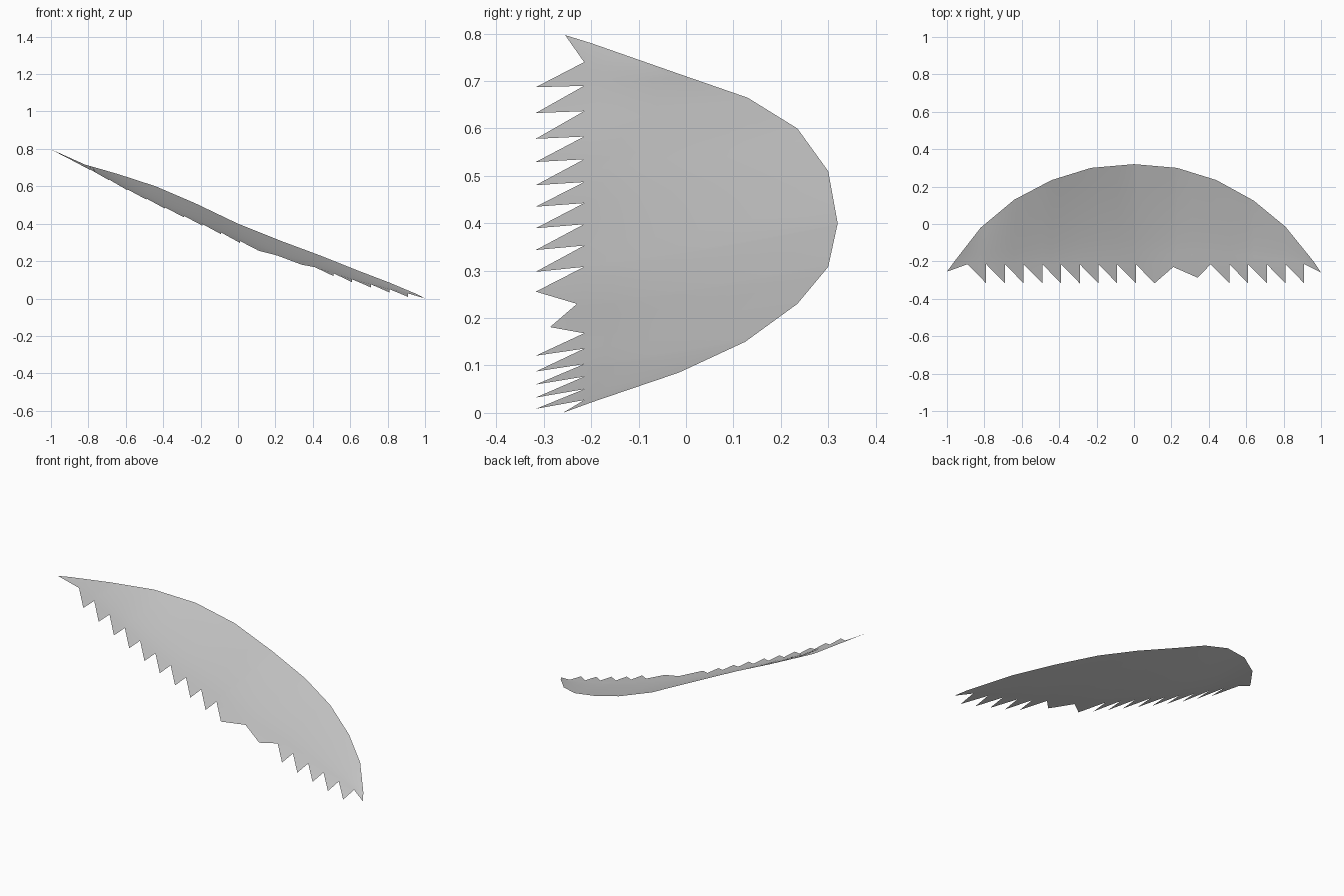
import bpy, bmesh

cube = bpy.data.objects.get("Cube")
if cube:
    bpy.data.objects.remove(cube, do_unlink=True)

# Edges of the blade as (x, y, z) points, from the high end to the low end
SPINE = [(-1, -.255, .797), (-.96, -.2, .78), (-.82, -.02, .717), (-.64, .13, .665),
         (-.44, .235, .6), (-.23, .3, .51), (0, .32, .4), (.23, .3, .308),
         (.44, .235, .23), (.64, .125, .15), (.81, -.015, .085), (.96, -.2, .022), (1, -.26, 0)]
ROOT = [(-1, -.255, .797), (-.89, -.215, .74), (-.79, -.215, .69), (-.59, -.215, .583),
        (-.39, -.215, .487), (-.19, -.215, .398), (.01, -.215, .308), (.11, -.215, .267),
        (.21, -.23, .23), (.41, -.215, .168), (.61, -.215, .103), (.81, -.215, .05),
        (.91, -.215, .027), (1, -.26, 0)]
ROWS = 8


def along(path, x):
    for a, b in zip(path, path[1:]):
        if x <= b[0] + 1e-6:
            f = (x - a[0]) / (b[0] - a[0])
            return [a[k] + f * (b[k] - a[k]) for k in (1, 2)]


# Teeth as (start x, tip x, tip y, end x)
steps = [round(-.89 + .1 * i, 2) for i in range(19)]
teeth = [(x, x + .1, -.317, x + .1) for x in steps[:9] + steps[13:18]]
teeth += [(.01, .11, -.317, .11), (.11, .11, -.317, .21), (.21, .34, -.287, .41)]
# the saw step ending beside the notch is listed once only
teeth = list({(round(a, 2), round(b, 2)): (a, b, y, c) for a, b, y, c in teeth}.values())

bm = bmesh.new()

# Body: a sheet dished upward between the toothed edge and the spine
xs = sorted({round(p[0], 2) for p in SPINE + ROOT} | set(steps))
grid = []
for x in xs:
    (y0, z0), (y1, z1) = along(ROOT, x), along(SPINE, x)
    grid.append([bm.verts.new((x, y0 + (y1 - y0) * t, z0 + (z1 - z0) * t ** 1.25))
                 for t in (j / ROWS for j in range(ROWS + 1))])
for a, b in zip(grid, grid[1:]):
    for j in range(ROWS):
        bm.faces.new((a[j], b[j], b[j + 1], a[j + 1]))

# Saw teeth hanging from the front edge
for start, tip_x, tip_y, end in teeth:
    y, z = along(ROOT, tip_x)
    tip = bm.verts.new((tip_x, tip_y, z - (y - tip_y) * (.1 + .09 * tip_x)))
    edge = [c[0] for x, c in zip(xs, grid) if start - .001 < x < end + .001]
    bm.faces.new([tip] + edge[::-1])

bmesh.ops.remove_doubles(bm, verts=bm.verts, dist=.0005)
mesh = bpy.data.meshes.new("serrated_blade")
bm.to_mesh(mesh)
bm.free()
blade = bpy.data.objects.new("serrated_blade", mesh)
bpy.context.collection.objects.link(blade)

# Plain grey surface, smooth shaded
grey = bpy.data.materials.new("light_grey")
grey.use_nodes = True
grey.diffuse_color = (.6, .6, .6, 1)
grey.node_tree.nodes["Principled BSDF"].inputs["Base Color"].default_value = (.6, .6, .6, 1)
mesh.materials.append(grey)
bpy.context.view_layer.objects.active = blade
blade.select_set(True)
bpy.ops.object.shade_smooth_by_angle()
